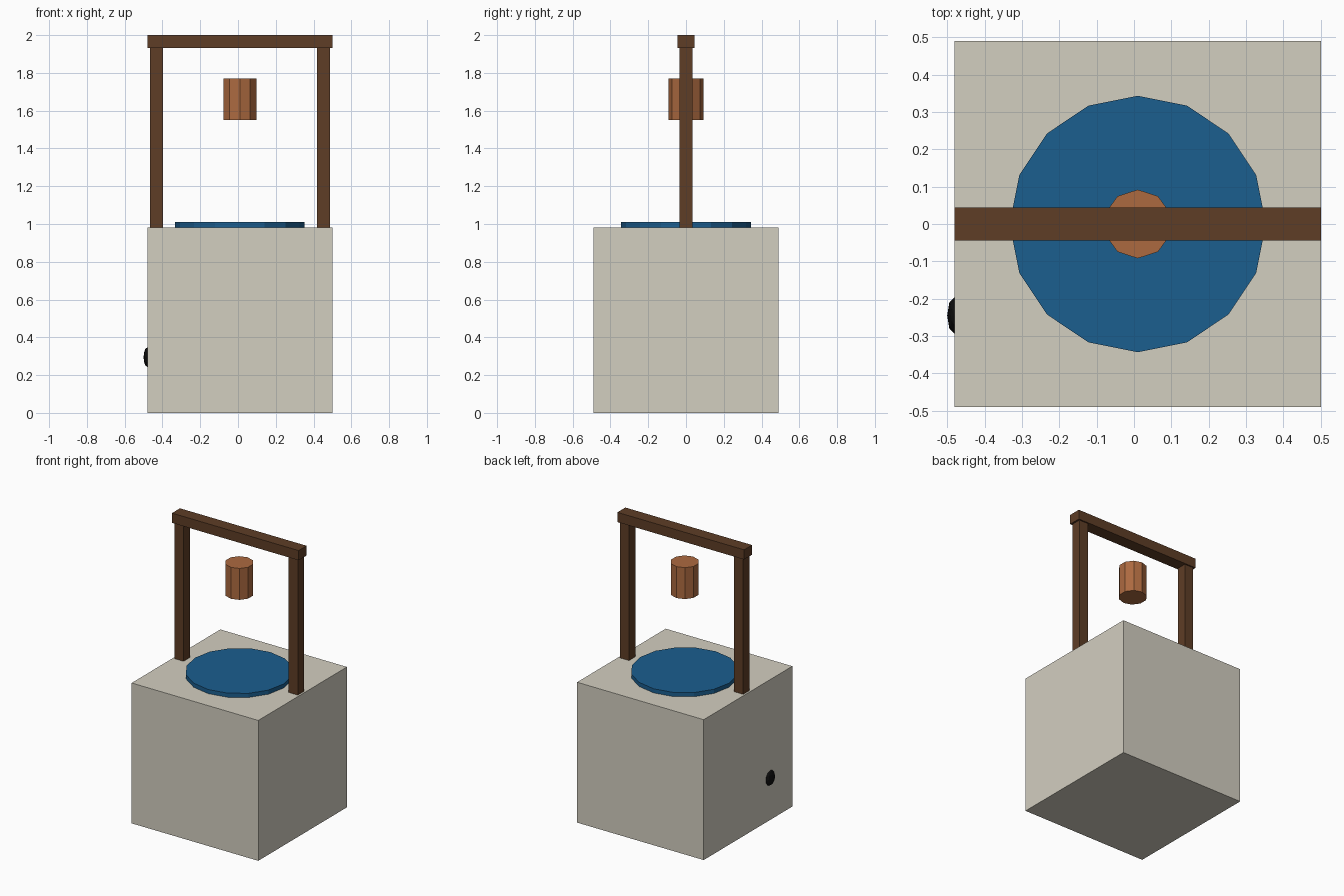
import bpy

if "Cube" in bpy.data.objects:
    bpy.data.objects.remove(bpy.data.objects["Cube"])

CX = 0.01  # the well is centred here; the spout hole sticks out on the left


def material(name, rgb):
    m = bpy.data.materials.new(name)
    m.diffuse_color = (*rgb, 1)
    m.use_nodes = True
    m.node_tree.nodes["Principled BSDF"].inputs["Base Color"].default_value = m.diffuse_color
    return m


stone = material("stone", (0.65, 0.62, 0.53))
wood = material("wood", (0.112, 0.047, 0.019))
blue = material("water", (0.011, 0.112, 0.275))
clay = material("clay", (0.413, 0.144, 0.051))
black = material("black", (0.004, 0.004, 0.004))


def finish(name, mat):
    ob = bpy.context.object
    ob.name = name
    ob.data.materials.append(mat)
    return ob


def box(name, mat, x, size, z0, z1):
    bpy.ops.mesh.primitive_cube_add(size=1, location=(x, 0, (z0 + z1) / 2))
    bpy.context.object.scale = (size[0], size[1], z1 - z0)
    return finish(name, mat)


def cylinder(name, mat, sides, radius, z0, z1):
    bpy.ops.mesh.primitive_cylinder_add(vertices=sides, radius=radius, depth=z1 - z0,
                                        location=(CX, 0, (z0 + z1) / 2))
    return finish(name, mat)


# Stone base and water disc
box("stone_base", stone, CX, (0.98, 0.98), 0, 0.982)
cylinder("water", blue, 16, 0.343, 0.972, 1.011)

# Wooden frame
for side, label in ((-1, "left"), (1, "right")):
    box(label + "_post", wood, CX + side * 0.442, (0.07, 0.07), 0.982, 1.932)
box("top_beam", wood, CX, (0.98, 0.088), 1.932, 2.0)

# Hanging bucket
cylinder("bucket", clay, 10, 0.092, 1.55, 1.77)

# Flattened dark knob on the left face
bpy.ops.mesh.primitive_uv_sphere_add(segments=8, ring_count=6, radius=1,
                                     location=(-0.48, -0.245, 0.295))
bpy.context.object.scale = (0.02, 0.049, 0.052)
finish("side_knob", black)
